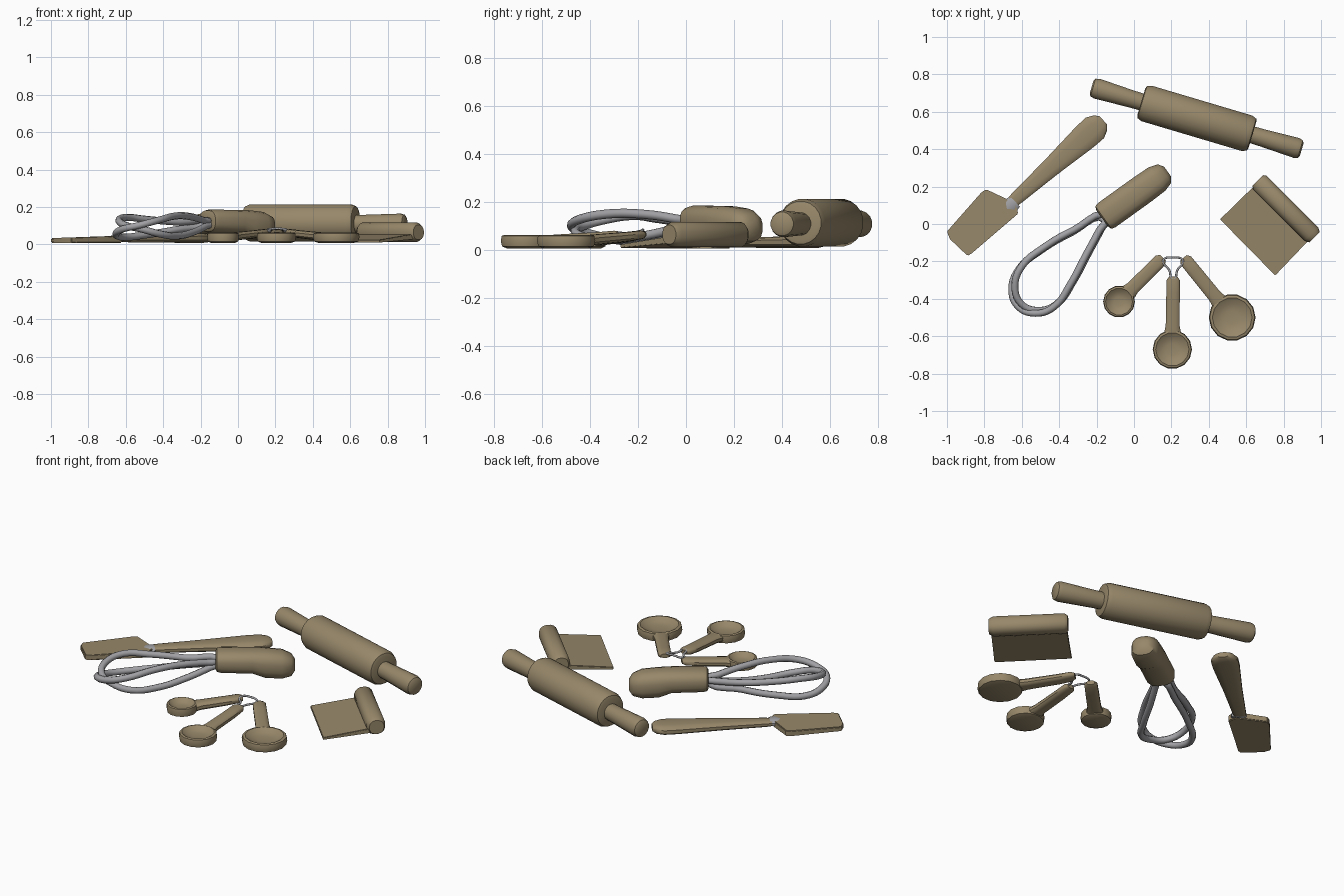
import bpy, bmesh
from math import sin, cos, pi, atan2, copysign
from mathutils import Vector, Matrix

if "Cube" in bpy.data.objects:
    bpy.data.objects.remove(bpy.data.objects["Cube"])


def material(name, rgb):
    m = bpy.data.materials.new(name)
    m.use_nodes = True
    m.diffuse_color = (*rgb, 1)
    m.node_tree.nodes["Principled BSDF"].inputs["Base Color"].default_value = (*rgb, 1)
    return m


WOOD = material("tan wood", (0.31, 0.245, 0.145))
METAL = material("grey metal", (0.36, 0.36, 0.38))


def finish(name, bm, mat, angle=0.7):
    bmesh.ops.recalc_face_normals(bm, faces=bm.faces)
    mesh = bpy.data.meshes.new(name)
    bm.to_mesh(mesh)
    bm.free()
    mesh.materials.append(mat)
    ob = bpy.data.objects.new(name, mesh)
    bpy.context.collection.objects.link(ob)
    bpy.ops.object.select_all(action="DESELECT")
    ob.select_set(True)
    bpy.context.view_layer.objects.active = ob
    bpy.ops.object.shade_smooth_by_angle(angle=angle)
    return ob


def loft(name, start, end, sections, mat=WOOD, sides=16, power=1.0):
    """Sections (distance, half width, half height, centre z) swept from start towards end."""
    dx, dy = end[0] - start[0], end[1] - start[1]
    frame = Matrix.Translation((*start, 0)) @ Matrix.Rotation(atan2(dy, dx), 4, "Z")
    bm = bmesh.new()
    rings = []
    for d, w, h, z in sections:
        ring = []
        for i in range(sides):
            a = 2 * pi * (i + 0.5) / sides
            c, s = cos(a), sin(a)
            p = (d, w * copysign(abs(c) ** power, c), z + h * copysign(abs(s) ** power, s))
            ring.append(bm.verts.new(frame @ Vector(p)))
        rings.append(ring)
    for a, b in zip(rings, rings[1:]):
        for i in range(sides):
            j = (i + 1) % sides
            bm.faces.new((a[i], a[j], b[j], b[i]))
    bm.faces.new(rings[0])
    bm.faces.new(rings[-1])
    return finish(name, bm, mat)


def slab(name, outline, bottom, top, bevel=0.004):
    """Flat plate; top is a function of x and y."""
    bm = bmesh.new()
    lower = [bm.verts.new((x, y, bottom(x, y))) for x, y in outline]
    upper = [bm.verts.new((x, y, top(x, y))) for x, y in outline]
    bm.faces.new(lower)
    bm.faces.new(upper)
    for i in range(len(outline)):
        j = (i + 1) % len(outline)
        bm.faces.new((lower[i], lower[j], upper[j], upper[i]))
    bmesh.ops.bevel(bm, geom=bm.edges[:], offset=bevel, segments=2, affect="EDGES")
    return finish(name, bm, WOOD)


def wire(name, points, radius):
    """Closed smooth wire through the points."""
    curve = bpy.data.curves.new(name, "CURVE")
    curve.dimensions = "3D"
    curve.bevel_depth = radius
    curve.bevel_resolution = 2
    curve.resolution_u = 5
    spline = curve.splines.new("BEZIER")
    spline.bezier_points.add(len(points) - 1)
    for bp, p in zip(spline.bezier_points, points):
        bp.co = p
        bp.handle_left_type = bp.handle_right_type = "AUTO"
    spline.use_cyclic_u = True
    curve.materials.append(METAL)
    bpy.context.collection.objects.link(bpy.data.objects.new(name, curve))


# Rolling pin: barrel and two handles
pin_a, pin_b = (-0.22, 0.73), (0.89, 0.40)
loft("rolling_pin_barrel", pin_a, pin_b,
     [(0.27, 0.075, 0.075, 0.115), (0.275, 0.09, 0.09, 0.115), (0.30, 0.1, 0.1, 0.115),
      (0.86, 0.1, 0.1, 0.115), (0.885, 0.09, 0.09, 0.115), (0.89, 0.075, 0.075, 0.115)], sides=20)
for label, a, b in (("left", pin_b, pin_a), ("right", pin_a, pin_b)):
    far, near = (1.165, 0.8)
    loft("rolling_pin_handle_" + label, a, b,
         [(near, 0.045, 0.045, 0.11), (near + 0.15, 0.048, 0.05, 0.11), (far - 0.03, 0.056, 0.056, 0.11),
          (far - 0.008, 0.05, 0.05, 0.11), (far, 0.036, 0.036, 0.11)])

# Whisk: rounded handle and two tilted wire loops
loft("whisk_handle", (-0.17, 0.03), (0.15, 0.26),
     [(0, 0.055, 0.045, 0.125), (0.008, 0.075, 0.057, 0.125), (0.03, 0.081, 0.062, 0.125),
      (0.2, 0.081, 0.064, 0.122), (0.27, 0.081, 0.077, 0.107), (0.36, 0.078, 0.075, 0.1),
      (0.41, 0.062, 0.058, 0.095), (0.43, 0.032, 0.03, 0.095)], power=0.75)
LOOP = ((-0.15, 0.03, 0), (-0.33, -0.04, 0.4), (-0.5, -0.14, 0.8), (-0.605, -0.23, 1), (-0.645, -0.34, 0.7),
        (-0.61, -0.435, 0.2), (-0.52, -0.47, -0.2), (-0.42, -0.435, -0.7), (-0.33, -0.31, -1),
        (-0.25, -0.16, -0.8), (-0.18, -0.03, -0.3))
for label, tilt in (("upper", 0.053), ("lower", -0.053)):
    shift = 0.008 if tilt > 0 else -0.008
    wire("whisk_loop_" + label,
         [(x + shift, y + shift, 0.092 + t * tilt + 0.025 * max(0, (x + 0.4) * 4)) for x, y, t in LOOP], 0.019)

# Spatula: flat blade, metal neck and a flaring handle
slab("spatula_blade",
     [(-1.0, -0.04), (-0.985, -0.08), (-0.89, -0.17), (-0.865, -0.155), (-0.62, 0.055),
      (-0.63, 0.11), (-0.79, 0.185), (-0.815, 0.17)],
     lambda x, y: 0.008, lambda x, y: 0.034 + 0.035 * (x + 1))
loft("spatula_neck", (-0.68, 0.08), (-0.18, 0.54),
     [(0, 0.035, 0.015, 0.03), (0.03, 0.045, 0.02, 0.03), (0.06, 0.04, 0.018, 0.03)], METAL, 10, 0.8)
loft("spatula_handle", (-0.67, 0.1), (-0.18, 0.54),
     [(0, 0.03, 0.014, 0.03), (0.06, 0.037, 0.018, 0.03), (0.3, 0.052, 0.022, 0.032), (0.55, 0.074, 0.026, 0.034),
      (0.62, 0.075, 0.026, 0.034), (0.66, 0.055, 0.024, 0.034), (0.68, 0.03, 0.015, 0.034)],
     sides=12, power=0.7)

# Dough scraper: wedge blade and a rounded bar along its back edge
slab("scraper_blade", [(0.46, 0.025), (0.755, -0.275), (0.96, -0.06), (0.67, 0.23)],
     lambda x, y: 0.01 + 0.02 * (x + y > 0.7), lambda x, y: 0.024 + 0.036 * (x + y > 0.7), 0.003)
loft("scraper_grip", (0.665, 0.23), (0.965, -0.07),
     [(-0.005, 0.04, 0.04, 0.065), (0.012, 0.052, 0.053, 0.065), (0.4, 0.052, 0.053, 0.065),
      (0.425, 0.04, 0.04, 0.065)], power=0.85)

# Measuring spoons: dished bowl and flat handle each
SPOONS = (("small", (-0.08, -0.415), 0.085, (0.155, -0.18)),
          ("medium", (0.205, -0.67), 0.105, (0.21, -0.28)),
          ("large", (0.525, -0.5), 0.125, (0.265, -0.18)))
for label, centre, r, tip in SPOONS:
    bm = bmesh.new()
    rings = []
    for k, z in ((0.75, 0.008), (0.95, 0.016), (1, 0.04), (0.96, 0.06), (0.85, 0.064), (0.6, 0.046), (0.3, 0.04)):
        rings.append([bm.verts.new((centre[0] + r * k * cos(a), centre[1] + r * k * sin(a), z))
                      for a in (2 * pi * i / 14 for i in range(14))])
    for a, b in zip(rings, rings[1:]):
        for i in range(14):
            bm.faces.new((a[i], a[i - 1], b[i - 1], b[i]))
    bm.faces.new(rings[0])
    bm.faces.new(rings[-1])
    finish("spoon_bowl_" + label, bm, WOOD)
    length = (Vector(tip) - Vector(centre)).length
    loft("spoon_handle_" + label, centre, tip,
         [(r * 0.85, 0.046, 0.022, 0.04), (r * 1.2, 0.038, 0.022, 0.044), (length - 0.09, 0.037, 0.02, 0.056),
          (length - 0.02, 0.036, 0.018, 0.064), (length, 0.022, 0.012, 0.066)], sides=12, power=0.7)

# Ring joining the spoons
wire("spoon_ring", [(0.155, -0.195, 0.078), (0.21, -0.18, 0.085), (0.262, -0.195, 0.078),
                    (0.232, -0.245, 0.07), (0.21, -0.295, 0.075), (0.188, -0.245, 0.07)], 0.006)
